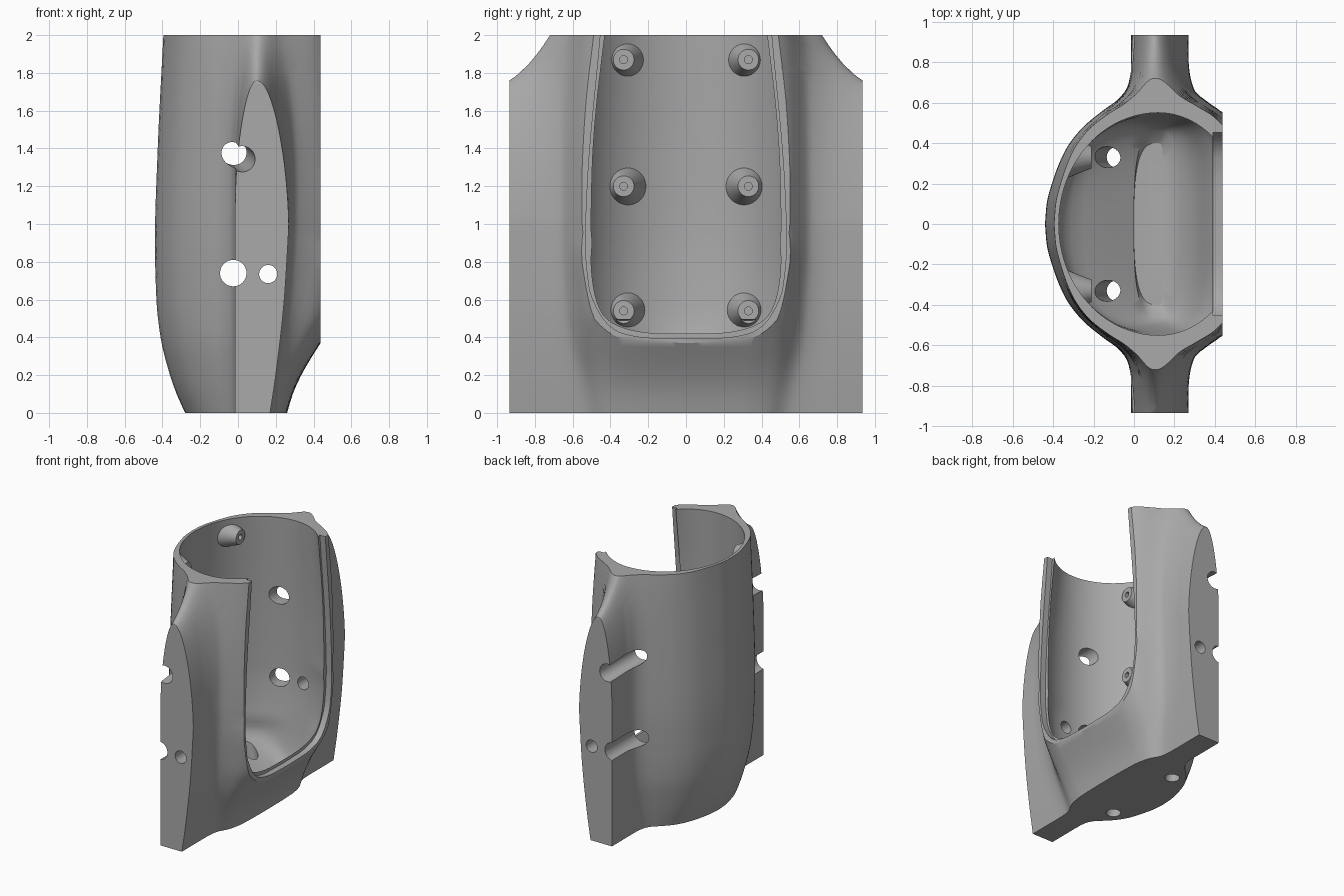
import bpy, bmesh, math
from mathutils import Vector

cube = bpy.data.objects.get("Cube")
if cube:
    bpy.data.objects.remove(cube, do_unlink=True)

grey = bpy.data.materials.new("plain grey")
grey.use_nodes = True
grey.diffuse_color = (0.4, 0.4, 0.4, 1)
grey.node_tree.nodes["Principled BSDF"].inputs["Base Color"].default_value = (0.4, 0.4, 0.4, 1)


def curve(*knots):
    """Smooth monotone interpolation through (position, value) knots."""
    n = len(knots)
    slope = [(knots[i + 1][1] - knots[i][1]) / (knots[i + 1][0] - knots[i][0]) for i in range(n - 1)]
    tan = [slope[0]] + [0 if a * b <= 0 else 2 * a * b / (a + b) for a, b in zip(slope, slope[1:])] + [slope[-1]]

    def value(x):
        if x <= knots[0][0]:
            return knots[0][1]
        if x >= knots[-1][0]:
            return knots[-1][1]
        i = max(k for k in range(n - 1) if knots[k][0] <= x)
        h = knots[i + 1][0] - knots[i][0]
        t = (x - knots[i][0]) / h
        p, q = knots[i][1], knots[i + 1][1]
        return (p * (1 + 2 * t) * (1 - t) ** 2 + q * t * t * (3 - 2 * t)
                + h * tan[i] * t * (1 - t) ** 2 + h * tan[i + 1] * t * t * (t - 1))
    return value


def finish(name, bm):
    bmesh.ops.recalc_face_normals(bm, faces=bm.faces[:])
    mesh = bpy.data.meshes.new(name)
    bm.to_mesh(mesh)
    bm.free()
    mesh.materials.append(grey)
    obj = bpy.data.objects.new(name, mesh)
    bpy.context.collection.objects.link(obj)
    return obj


def loft(name, rings):
    """Skin a list of equal-length closed rings and cap both ends."""
    bm = bmesh.new()
    rows = [[bm.verts.new(p) for p in ring] for ring in rings]
    n = len(rows[0])
    for low, high in zip(rows, rows[1:]):
        for j in range(n):
            k = (j + 1) % n
            bm.faces.new((low[j], low[k], high[k], high[j]))
    bm.faces.new(rows[0])
    bm.faces.new(rows[-1])
    bmesh.ops.remove_doubles(bm, verts=bm.verts[:], dist=1e-5)
    return finish(name, bm)


def rod(name, start, end, r1, r2=None, sides=40):
    """Cylinder or cone between two points."""
    a, b = Vector(start), Vector(end)
    bm = bmesh.new()
    bmesh.ops.create_cone(bm, cap_ends=True, segments=sides, radius1=r1,
                          radius2=r1 if r2 is None else r2, depth=(b - a).length)
    turn = (b - a).to_track_quat('Z', 'Y').to_matrix().to_4x4()
    bmesh.ops.transform(bm, matrix=turn, verts=bm.verts[:])
    bmesh.ops.translate(bm, vec=(a + b) / 2, verts=bm.verts[:])
    return finish(name, bm)


def cut(target, tool):
    """Subtract the tool from the target and discard the tool."""
    mod = target.modifiers.new("cut", 'BOOLEAN')
    mod.operation, mod.solver, mod.object = 'DIFFERENCE', 'EXACT', tool
    bpy.ops.object.select_all(action='DESELECT')
    bpy.context.view_layer.objects.active = target
    target.select_set(True)
    bpy.ops.object.modifier_apply(modifier=mod.name)
    bpy.data.objects.remove(tool, do_unlink=True)


# Outer body: extents by height, and how the bulge fades into the side flanges
back = curve((0, .28), (.1, .325), (.2, .36), (.4, .41), (.6, .432), (.9, .44), (1.4, .425), (2, .395))
front = curve((0, .26), (.1, .29), (.2, .335), (.37, .437), (.5, .52), (.65, .61), (.9, .75), (1.2, .77), (2, .69))
width = curve((0, .82), (.2, .89), (.4, .95), (.65, .98), (1, 1), (2, .97))
flange = curve((0, .17), (.2, .2), (.6, .245), (1, .27))
back_fade = curve((0, 1), (.1, .98), (.2, .92), (.36, .77), (.47, .58), (.56, .33), (.62, .14), (.68, .04), (.75, 0))
round_fade = curve((0, 1), (.2, .9), (.4, .62), (.5, .43), (.55, .34), (.6, .2), (.66, .06), (.75, .01), (.8, 0))
flat_fade = curve((0, 1), (.2, .98), (.37, .92), (.49, .74), (.55, .55), (.6, .28), (.66, .08), (.75, .01), (.8, 0))
flatness = curve((.5, 1), (.95, 0))
HALF, TIP, RIDGE = .935, .1, 1.76      # flange end y, its tip x and its height
RISE, BEND = .62, 2.3                  # concave shoulder above the flange tip


def bell(depth, reach):
    return math.sqrt(math.sin(math.pi / 2 * min(1, depth / reach)))


def outer_ring(z):
    climb = max(0, z - RIDGE)
    end = HALF - (math.sqrt(RISE ** 2 + 4 * BEND * climb) - RISE) / (2 * BEND)
    left, right = [], []
    count = 110
    for j in range(count + 1):
        y = end * math.sin(math.pi / 2 * (2 * j / count - 1))
        run = HALF - abs(y)
        depth = RIDGE + RISE * run + BEND * run ** 2 - z
        if depth < 1e-6:
            depth = 0
        k = abs(y) / width(z)
        low = TIP - .115 * bell(depth, .7)
        high = TIP + (flange(z) - TIP) * bell(depth, .85)
        mix = flatness(z)
        fade = mix * flat_fade(k) + (1 - mix) * round_fade(k)
        left.append((low - (back(z) + low) * back_fade(k), y, z))
        right.append((high + (front(z) - high) * fade, y, z))
    return left + right[::-1]


heights = sorted([i * .05 for i in range(41)] + [1.68, 1.72, 1.74, 1.75, RIDGE, 1.78])
body = loft("shell_body", [outer_ring(z) for z in heights])

# Flat opening plane
bm = bmesh.new()
bmesh.ops.create_cube(bm, size=4)
bmesh.ops.translate(bm, vec=(2.437, 0, 1), verts=bm.verts[:])
cut(body, finish("opening_plane", bm))

# Hollow interior with a gently sloping floor
in_back = curve((.12, 0), (.19, .107), (.26, .213), (.33, .32), (.42, .375), (.6, .4), (.9, .412), (1.4, .4), (2, .372))
in_front = curve((.08, .15), (.12, .22), (.2, .29), (.42, .39), (.5, .435), (.7, .535), (1, .67), (1.3, .66), (2, .553))
in_half = curve((.08, .4), (.12, .46), (.2, .5), (.42, .54), (.8, .578), (1.2, .575), (2, .55))
front_square = curve((.5, 3.4), (.65, 2.8), (.9, 2))
back_square = curve((.25, 3), (.42, 2))
MID = .12


def inner_ring(z):
    ring = []
    for j in range(96):
        a = 2 * math.pi * j / 96
        c, s = math.cos(a), math.sin(a)
        p = 2 / (front_square(z) if c > 0 else back_square(z))
        reach = in_front(z) - MID if c > 0 else in_back(z) + MID
        ring.append((MID + math.copysign(abs(c) ** p, c) * reach,
                     math.copysign(abs(s) ** p, s) * in_half(z), z))
    return ring


cavity = loft("cavity", [inner_ring(.08 + .04 * i) for i in range(51)])

# Screw bosses stay standing where they are removed from the cavity
BOSSES = [(side * .33, z) for side in (-1, 1) for z in (.54, 1.2, 1.87)]
for y, z in BOSSES:
    cut(cavity, rod("boss", (-.5, y, z), (-.21, y, z), .17, .055))
cut(body, cavity)
for y, z in BOSSES:
    cut(body, rod("pilot_hole", (-.28, y, z), (-.15, y, z), .021, sides=20))

# Stepped rim around the opening
rim = curve((0, .393), (.2, .398), (.34, .423), (.42, .475), (.47, .55))
rim_side = curve((.55, .47), (.65, .51), (.9, .532), (1.2, .522), (2, .453), (2.1, .445))
half = [(y * .47 / 16, rim(y * .47 / 16)) for y in range(17)]
half += [(rim_side(.55 + i * .05), .55 + i * .05) for i in range(1, 32)]
outline = half + [(-y, z) for y, z in half[:0:-1]]
cut(body, loft("rim_step", [[(x, y, z) for y, z in outline] for x in (.39, .6)]))

# Cross holes through the flanges and drain holes in the base
for side in (-1, 1):
    cut(body, rod("lower_bolt_hole", (-.025, side * .3, .74), (-.025, side * 1.1, .74), .07))
    cut(body, rod("pin_hole", (.16, side * .3, .735), (.16, side * 1.1, .735), .048))
    cut(body, rod("upper_bolt_hole", (-.05, side * .35, 1.4), (.04, side * 1.08, 1.33), .068))
    cut(body, rod("base_hole", (-.19, side * .33, .5), (-.06, side * .33, -.1), .052))

bpy.ops.object.select_all(action='DESELECT')
bpy.context.view_layer.objects.active = body
body.select_set(True)
bpy.ops.object.shade_smooth_by_angle(angle=math.radians(32))
